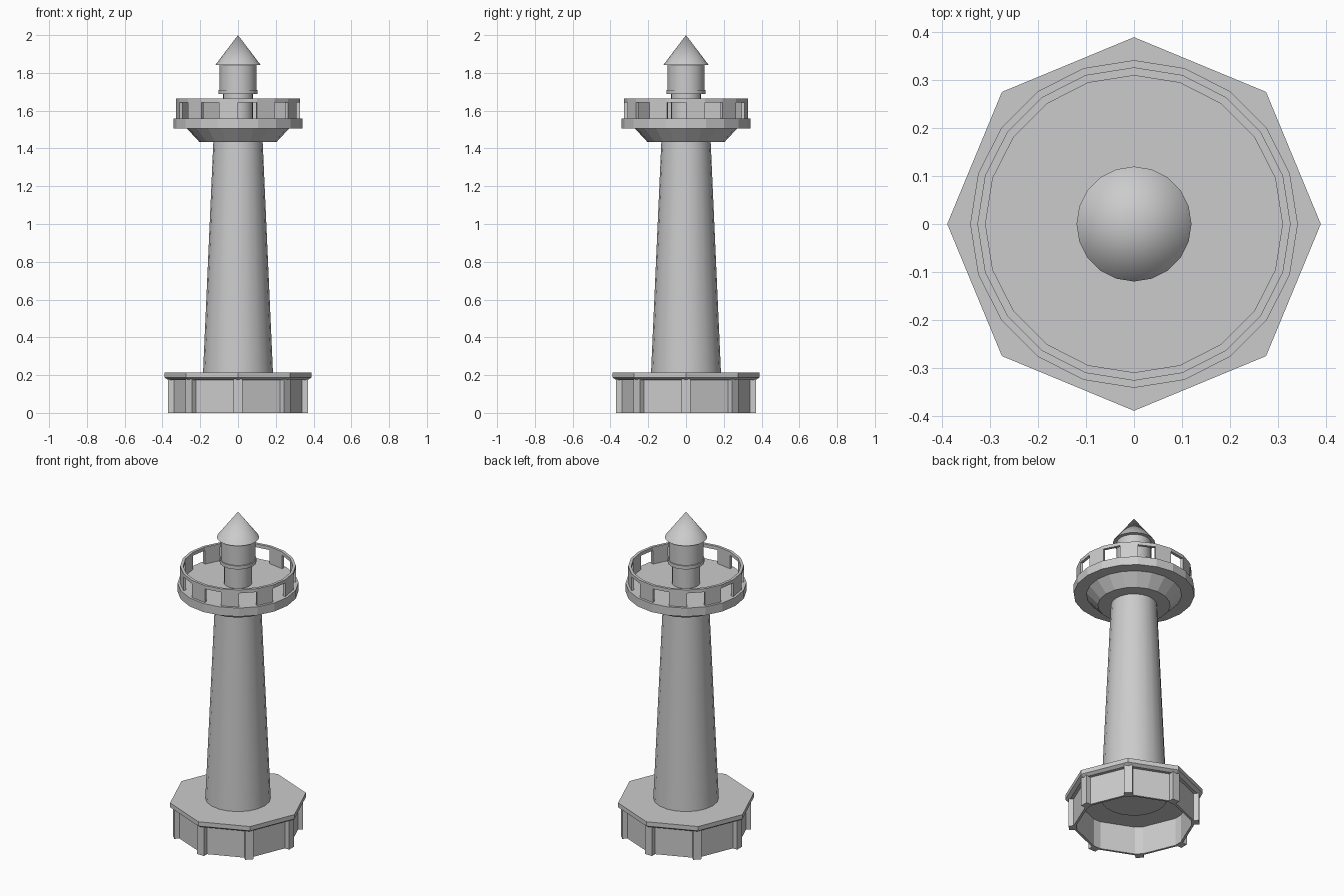
import bpy
import bmesh
from math import cos, sin, pi, radians

if "Cube" in bpy.data.objects:
    bpy.data.objects.remove(bpy.data.objects["Cube"])


def finish(name, bm, smooth=False):
    bmesh.ops.remove_doubles(bm, verts=bm.verts, dist=1e-5)
    bmesh.ops.recalc_face_normals(bm, faces=bm.faces)
    me = bpy.data.meshes.new(name)
    bm.to_mesh(me)
    bm.free()
    ob = bpy.data.objects.new(name, me)
    bpy.context.collection.objects.link(ob)
    if smooth:
        bpy.ops.object.select_all(action='DESELECT')
        ob.select_set(True)
        bpy.context.view_layer.objects.active = ob
        bpy.ops.object.shade_smooth_by_angle(angle=radians(30))
    return ob


def lathe(name, profile, sides=20, closed=False, smooth=False):
    """Spin (radius, z) points; open profiles are capped at both ends."""
    bm = bmesh.new()
    rings = [[bm.verts.new((r * cos(2 * pi * i / sides), r * sin(2 * pi * i / sides), z))
              for i in range(sides)] if r > 0 else [bm.verts.new((0, 0, z))] * sides
             for r, z in profile]
    pairs = list(zip(rings, rings[1:]))
    if closed:
        pairs.append((rings[-1], rings[0]))
    for a, b in pairs:
        for i in range(sides):
            j = (i + 1) % sides
            bm.faces.new(list(dict.fromkeys((a[i], a[j], b[j], b[i]))))
    if not closed:
        for (r, z), ring in ((profile[0], rings[0]), (profile[-1], rings[-1])):
            if r > 0:
                bm.faces.new(ring)
    return finish(name, bm, smooth)


def block(bm, corners, z0, z1):
    """Upright prism over a four-point plan."""
    lo = [bm.verts.new((x, y, z0)) for x, y in corners]
    hi = [bm.verts.new((x, y, z1)) for x, y in corners]
    bm.faces.new(lo)
    bm.faces.new(hi)
    for i in range(4):
        j = (i + 1) % 4
        bm.faces.new((lo[i], lo[j], hi[j], hi[i]))


# Octagonal base: slab with chamfered underside, and open-bottomed wall
lathe("base_slab", [(0.37, 0.175), (0.39, 0.188), (0.39, 0.215)], 8)
lathe("base_wall", [(0.35, 0), (0.35, 0.18), (0.335, 0.18), (0.335, 0)], 8, closed=True)

# Corner pillars of the base
bm = bmesh.new()
for k in range(8):
    c, s = cos(k * pi / 4), sin(k * pi / 4)
    plan = [(r * c - t * s, r * s + t * c)
            for r, t in ((0.325, -0.024), (0.37, -0.024), (0.37, 0.024), (0.325, 0.024))]
    block(bm, plan, 0, 0.18)
finish("base_pillars", bm)

# Tapering tower shaft
lathe("tower", [(0.187, 0.17), (0.13, 1.45)], smooth=True)

# Gallery: flared support and round deck
lathe("gallery_support", [(0.205, 1.435), (0.272, 1.507)])
lathe("gallery_deck", [(0.342, 1.505), (0.342, 1.558)])

# Parapet: continuous top rail over alternating panels and openings
lathe("parapet_rail", [(0.31, 1.643), (0.327, 1.643), (0.327, 1.664), (0.31, 1.664)],
      closed=True)
bm = bmesh.new()
for k in range(0, 20, 2):
    a, b = k * pi / 10, (k + 1) * pi / 10
    plan = [(r * cos(t), r * sin(t)) for r, t in
            ((0.31, a), (0.327, a), (0.327, b), (0.31, b))]
    block(bm, plan, 1.556, 1.645)
finish("parapet_panels", bm)

# Lantern: narrow stem, collar, body and pointed roof
lathe("lantern_stem", [(0.08, 1.556), (0.08, 1.69)], smooth=True)
lathe("lantern_collar", [(0.104, 1.688), (0.104, 1.71)], smooth=True)
lathe("lantern_body", [(0.098, 1.70), (0.098, 1.845)], smooth=True)
lathe("lantern_roof", [(0.12, 1.842), (0, 2.0)], smooth=True)
